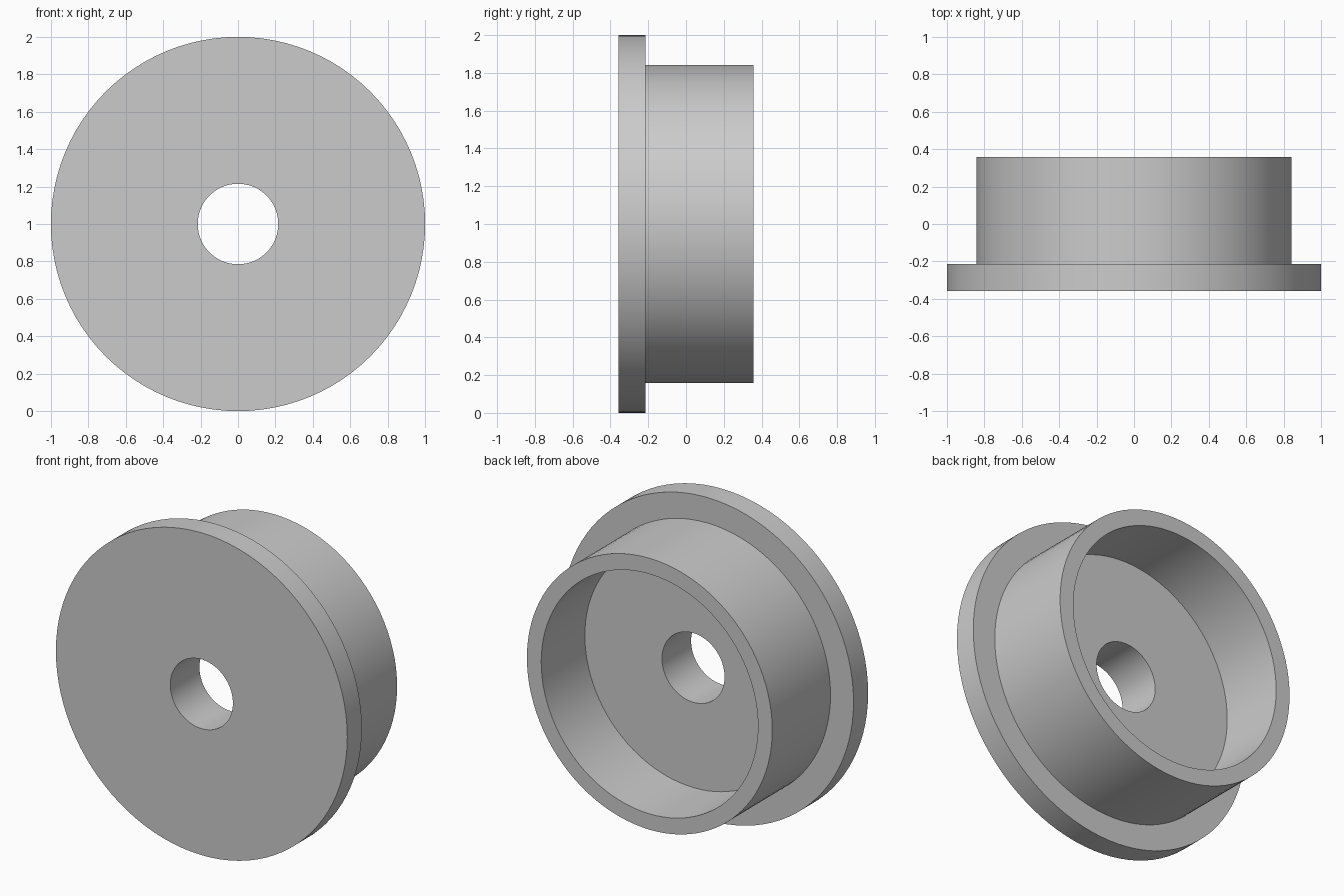
import bpy, bmesh, math
from mathutils import Vector

cube = bpy.data.objects.get("Cube")
if cube:
    bpy.data.objects.remove(cube, do_unlink=True)

SEGMENTS = 96
CENTRE = Vector((0, 0, 1))

# Plain grey material
grey = bpy.data.materials.new("plain_grey")
grey.use_nodes = True
colour = (0.6, 0.6, 0.6, 1)
grey.diffuse_color = colour
grey.node_tree.nodes["Principled BSDF"].inputs["Base Color"].default_value = colour


def lathe(name, profile, material):
    """Revolve a closed (radius, y) profile about the horizontal y axis."""
    bm = bmesh.new()
    verts = [bm.verts.new(CENTRE + Vector((0, y, r))) for r, y in profile]
    edges = [bm.edges.new((v, verts[(i + 1) % len(verts)])) for i, v in enumerate(verts)]
    bmesh.ops.spin(bm, geom=verts + edges, cent=CENTRE, axis=(0, 1, 0),
                   angle=math.tau, steps=SEGMENTS, use_merge=True)
    bmesh.ops.remove_doubles(bm, verts=bm.verts[:], dist=0.0001)
    bmesh.ops.recalc_face_normals(bm, faces=bm.faces[:])
    mesh = bpy.data.meshes.new(name)
    bm.to_mesh(mesh)
    bm.free()
    mesh.materials.append(material)
    obj = bpy.data.objects.new(name, mesh)
    bpy.context.collection.objects.link(obj)
    bpy.ops.object.select_all(action="DESELECT")
    obj.select_set(True)
    bpy.context.view_layer.objects.active = obj
    bpy.ops.object.shade_smooth_by_angle(angle=math.radians(30))
    return obj


# Radii and depths of the flanged cup
bore, cup, drum, flange = 0.215, 0.744, 0.842, 1.0
front, flange_back, cup_floor, rim = -0.357, -0.214, -0.071, 0.357

lathe("flanged_cup", [
    (bore, front), (flange, front),            # front face
    (flange, flange_back), (drum, flange_back),  # flange step
    (drum, rim), (cup, rim),                   # drum wall and rim
    (cup, cup_floor), (bore, cup_floor),       # recess and bore
], grey)
